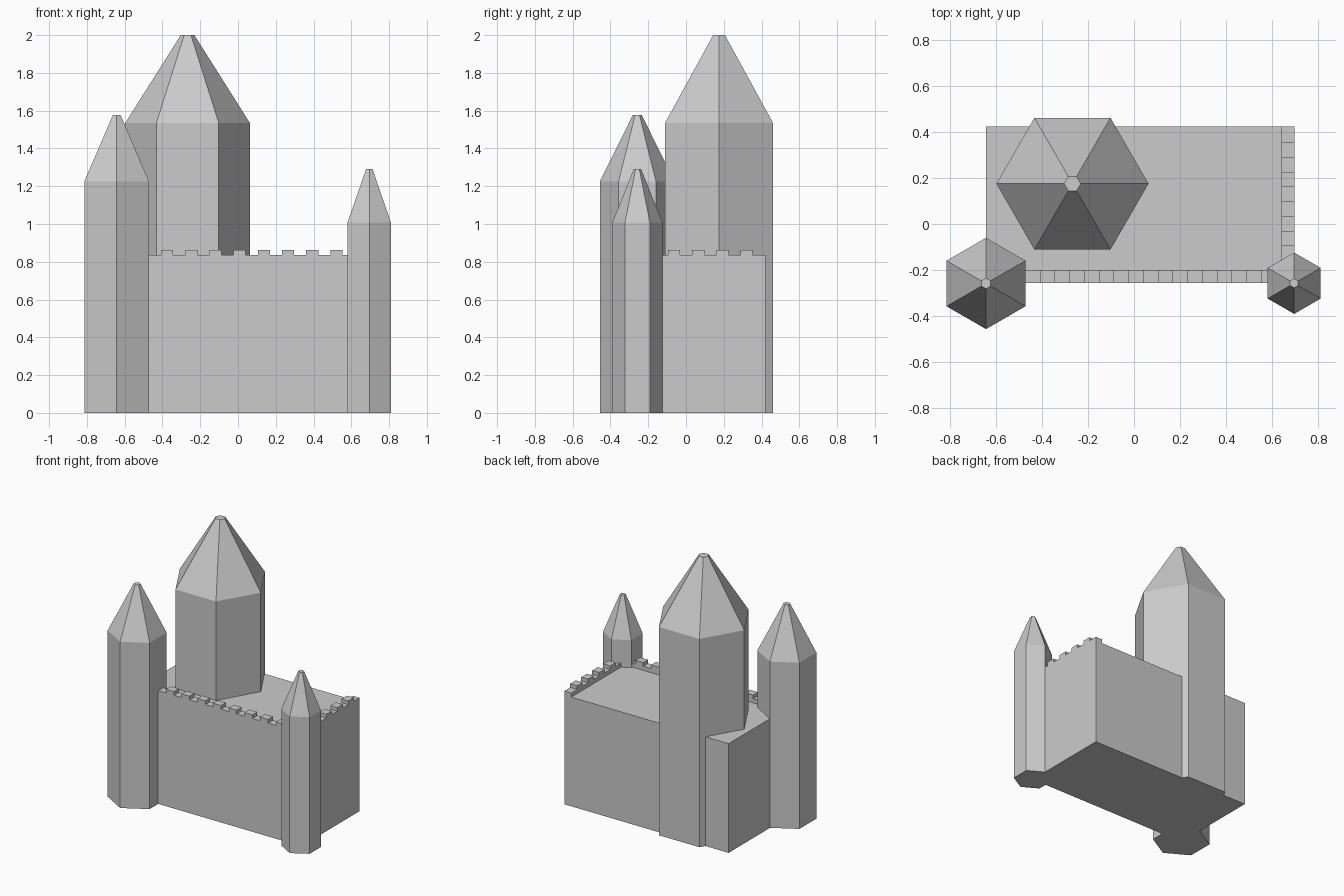
import bpy
import bmesh
from math import cos, sin, pi
from mathutils import Vector

cube = bpy.data.objects.get("Cube")
if cube:
    bpy.data.objects.remove(cube, do_unlink=True)

# One stone colour for everything
stone = bpy.data.materials.new("grey_stone")
stone.use_nodes = True
GREY = (0.6, 0.6, 0.6, 1)
stone.diffuse_color = GREY
stone.node_tree.nodes["Principled BSDF"].inputs["Base Color"].default_value = GREY


def finish(name, bm):
    bmesh.ops.recalc_face_normals(bm, faces=bm.faces)
    mesh = bpy.data.meshes.new(name)
    bm.to_mesh(mesh)
    bm.free()
    mesh.materials.append(stone)
    obj = bpy.data.objects.new(name, mesh)
    bpy.context.collection.objects.link(obj)
    return obj


def extrude_outline(name, points, offset):
    """Close an outline into a face and push it along offset into a solid."""
    bm = bmesh.new()
    face = bm.faces.new([bm.verts.new(p) for p in points])
    result = bmesh.ops.extrude_face_region(bm, geom=[face], use_keep_orig=True)
    verts = [v for v in result["geom"] if isinstance(v, bmesh.types.BMVert)]
    bmesh.ops.translate(bm, verts=verts, vec=offset)
    return finish(name, bm)


def tower(name, x, y, radius, eaves, top, tip, turn):
    """Six-sided shaft with a pointed roof ending in a small flat cap."""
    bm = bmesh.new()
    rings = []
    for r, z in ((radius, 0), (radius, eaves), (tip, top)):
        angles = [turn + i * pi / 3 for i in range(6)]
        rings.append([bm.verts.new((x + r * cos(a), y + r * sin(a), z)) for a in angles])
    for low, high in zip(rings, rings[1:]):
        for i in range(6):
            j = (i + 1) % 6
            bm.faces.new((low[i], low[j], high[j], high[i]))
    bm.faces.new(rings[0])
    bm.faces.new(rings[-1])
    return finish(name, bm)


LEFT, RIGHT, FRONT, BACK = -0.643, 0.697, -0.257, 0.422
THICK, ROOF, WALK, MERLON = 0.057, 0.805, 0.835, 0.862
TOOTH = 0.064


def battlement(start, end, first, count):
    """Wall outline as (distance, height) pairs with square teeth on top."""
    outline = [(start, 0), (start, WALK)]
    for i in range(count):
        a = first + i * 2 * TOOTH
        b = a + TOOTH
        outline += [(a, WALK), (a, MERLON), (b, MERLON), (b, WALK)]
    return outline + [(end, WALK), (end, 0)]


# Front and side walls with battlements
front = battlement(LEFT, RIGHT, -0.407, 8)
extrude_outline("front_wall", [(d, FRONT, z) for d, z in front], Vector((0, THICK, 0)))
side = battlement(FRONT + THICK, BACK, -0.095, 4)
extrude_outline("left_wall", [(RIGHT, d, z) for d, z in side], Vector((-THICK, 0, 0)))

# Keep body, slightly lower than the wall tops
x0, x1, y0 = LEFT, RIGHT - THICK, FRONT + THICK
extrude_outline("courtyard_block",
                [(x0, y0, 0), (x1, y0, 0), (x1, BACK, 0), (x0, BACK, 0)],
                Vector((0, 0, ROOF)))

# Towers
tower("main_tower", -0.267, 0.175, 0.33, 1.535, 2.0, 0.036, 0)
tower("right_corner_tower", -0.642, -0.258, 0.198, 1.225, 1.578, 0.023, pi / 6)
tower("left_corner_tower", 0.695, -0.257, 0.133, 1.007, 1.29, 0.02, pi / 6)
